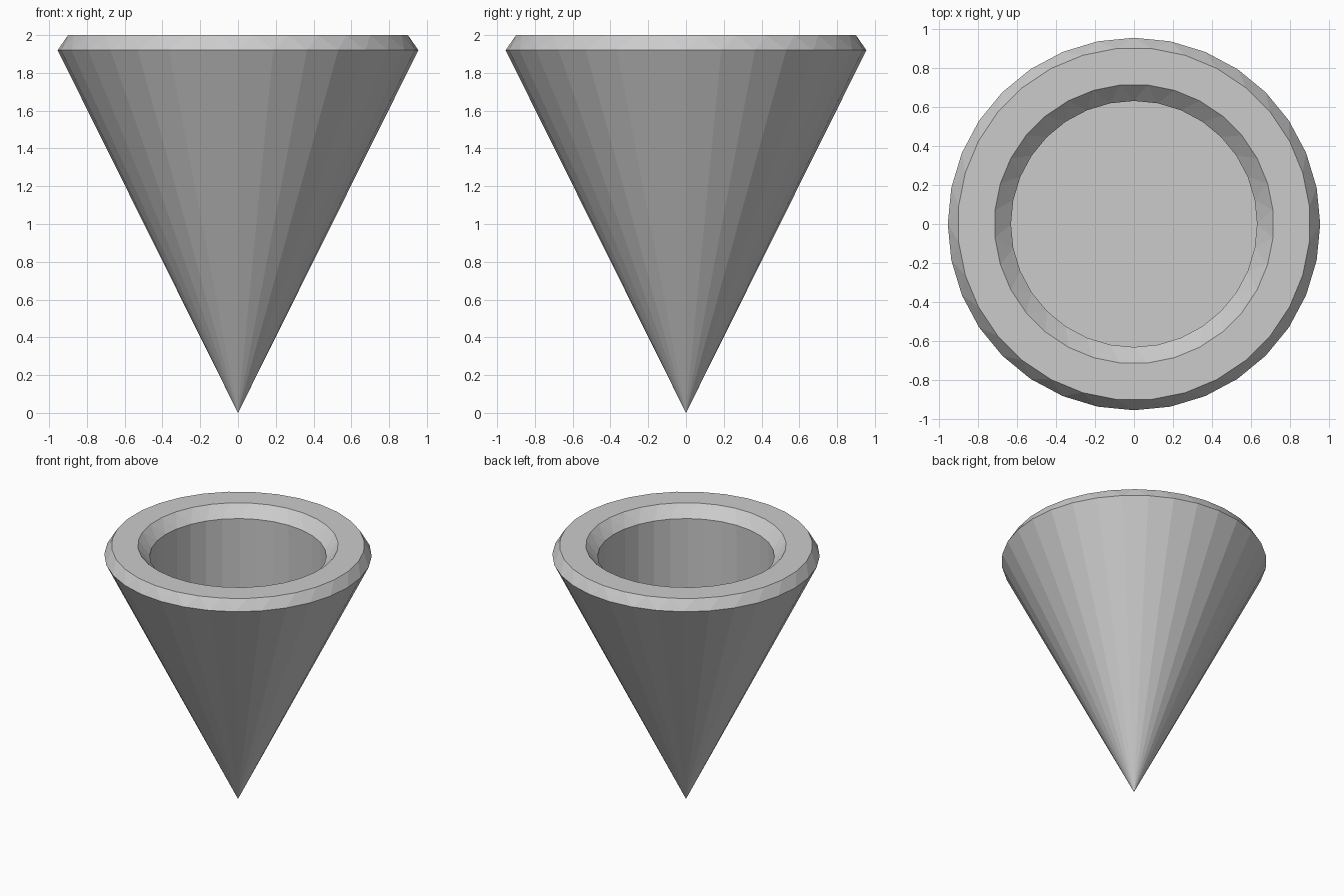
import bpy, bmesh
from math import cos, sin, pi

if "Cube" in bpy.data.objects:
    bpy.data.objects.remove(bpy.data.objects["Cube"])

SIDES = 32
STEP = 2 * pi / SIDES

bm = bmesh.new()


def ring(radius, z, turn=0.0):
    """One loop of vertices; turn is a fraction of a side."""
    return [bm.verts.new((radius * cos((i + turn) * STEP),
                          radius * sin((i + turn) * STEP), z))
            for i in range(SIDES)]


def quads(a, b):
    for i in range(SIDES):
        j = (i + 1) % SIDES
        bm.faces.new((a[i], a[j], b[j], b[i]))


def zigzag(a, b):
    """Triangle strip between ring a and ring b turned by half a side."""
    for i in range(SIDES):
        j = (i + 1) % SIDES
        bm.faces.new((a[i], a[j], b[i]))
        bm.faces.new((a[j], b[j], b[i]))


# Rings from the outer edge, over the rim, down to the floor of the recess
outer = ring(0.955, 1.92)
rim_out = ring(0.904, 2.0, 0.5)
rim_in = ring(0.716, 2.0, 0.5)
lip = ring(0.631, 1.915)
floor = ring(0.631, 1.33)

# Cone sides down to the point
tip = bm.verts.new((0, 0, 0))
for i in range(SIDES):
    bm.faces.new((tip, outer[(i + 1) % SIDES], outer[i]))

# Chamfers, flat rim, recess wall and floor
zigzag(outer, rim_out)
quads(rim_out, rim_in)
zigzag(lip, rim_in)
quads(lip, floor)
bm.faces.new(floor)

bmesh.ops.recalc_face_normals(bm, faces=bm.faces)
mesh = bpy.data.meshes.new("hollow_cone")
bm.to_mesh(mesh)
bm.free()
bpy.context.collection.objects.link(bpy.data.objects.new("hollow_cone", mesh))
